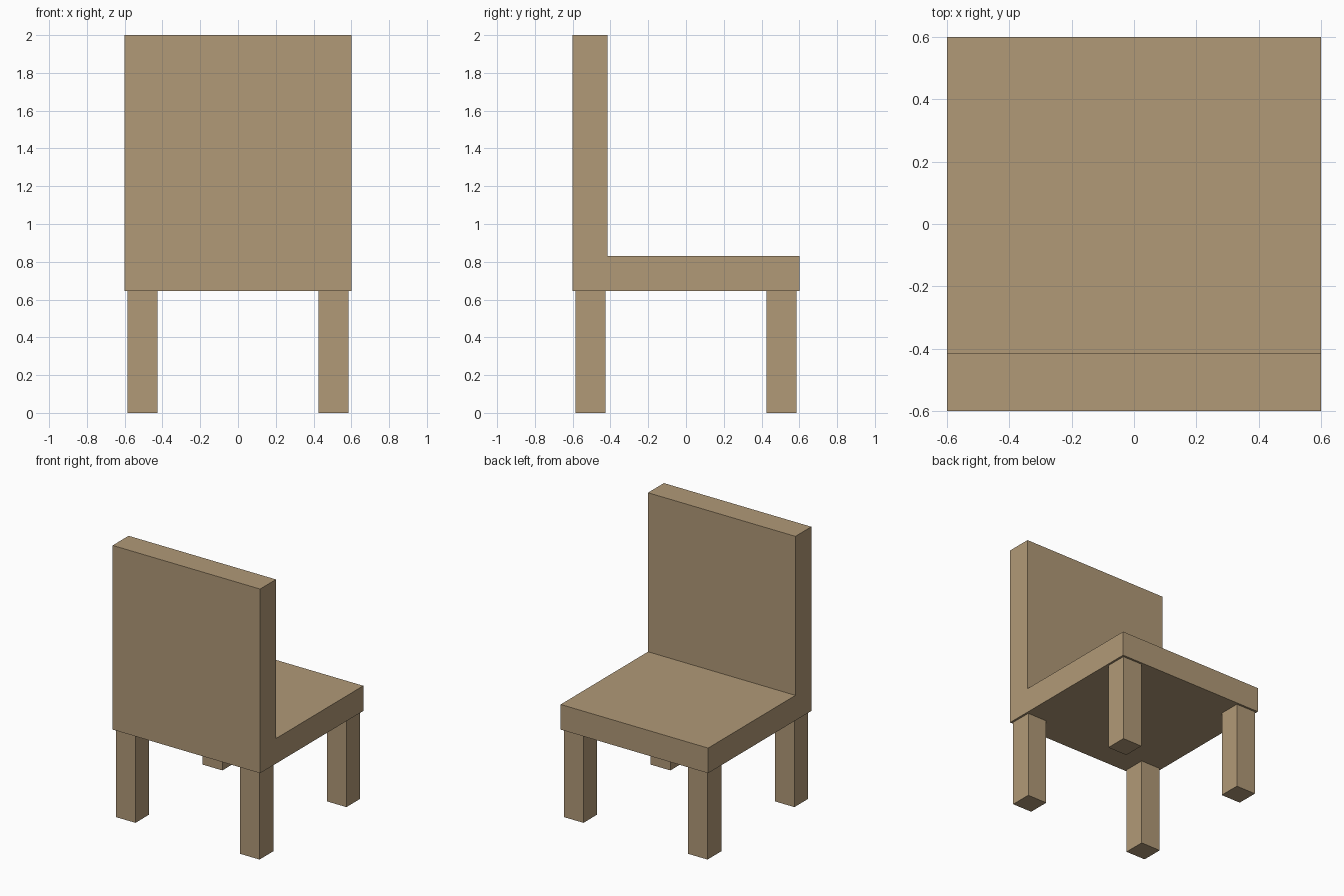
import bpy
import bmesh

if "Cube" in bpy.data.objects:
    bpy.data.objects.remove(bpy.data.objects["Cube"])

wood = bpy.data.materials.new("wood")
wood.diffuse_color = (0.44, 0.32, 0.185, 1)
wood.use_nodes = True
wood.node_tree.nodes["Principled BSDF"].inputs["Base Color"].default_value = wood.diffuse_color


def extrude_profile(name, points, depth):
    """Extrude a closed (x, y, z) outline by the vector depth."""
    bm = bmesh.new()
    face = bm.faces.new([bm.verts.new(p) for p in points])
    result = bmesh.ops.extrude_face_region(bm, geom=[face], use_keep_orig=True)
    top = [v for v in result["geom"] if isinstance(v, bmesh.types.BMVert)]
    bmesh.ops.translate(bm, verts=top, vec=depth)
    bmesh.ops.recalc_face_normals(bm, faces=bm.faces)
    mesh = bpy.data.meshes.new(name)
    bm.to_mesh(mesh)
    bm.free()
    mesh.materials.append(wood)
    obj = bpy.data.objects.new(name, mesh)
    bpy.context.collection.objects.link(obj)
    return obj


HALF = 0.6
SEAT_BOTTOM, SEAT_TOP, BACK_TOP = 0.645, 0.83, 2.0
BACK_INNER = -0.415

# Seat and backrest: one L-shaped side profile across the full width
side = [(-HALF, SEAT_BOTTOM), (HALF, SEAT_BOTTOM), (HALF, SEAT_TOP),
        (BACK_INNER, SEAT_TOP), (BACK_INNER, BACK_TOP), (-HALF, BACK_TOP)]
extrude_profile("seat_and_backrest", [(-HALF, y, z) for y, z in side], (2 * HALF, 0, 0))

# Four square legs, slightly inset from the corners
INNER, OUTER = 0.425, 0.585
for y_name, sy in (("front", -1), ("back", 1)):
    for x_name, sx in (("left", -1), ("right", 1)):
        x0, x1, y0, y1 = sx * INNER, sx * OUTER, sy * INNER, sy * OUTER
        foot = [(x0, y0, 0), (x1, y0, 0), (x1, y1, 0), (x0, y1, 0)]
        extrude_profile(f"{y_name}_{x_name}_leg", foot, (0, 0, SEAT_BOTTOM))
